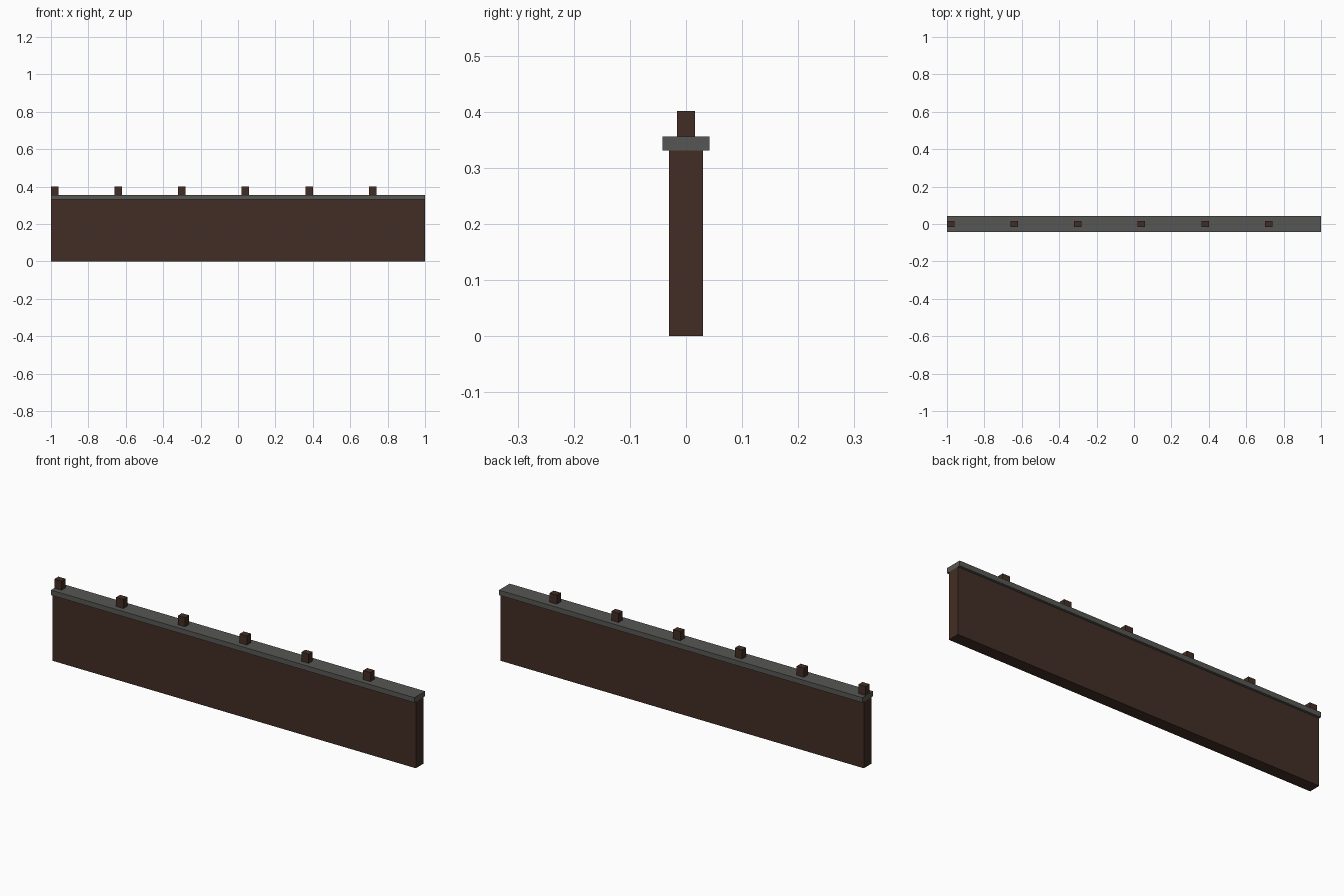
import bpy

default = bpy.data.objects.get("Cube")
if default:
    bpy.data.objects.remove(default, do_unlink=True)


def material(name, rgb):
    mat = bpy.data.materials.new(name)
    mat.use_nodes = True
    color = (*rgb, 1.0)
    mat.diffuse_color = color
    mat.node_tree.nodes["Principled BSDF"].inputs["Base Color"].default_value = color
    return mat


def box(name, x, size_x, size_y, bottom, top, mat):
    """Add a box centred on y = 0 that spans bottom to top."""
    bpy.ops.mesh.primitive_cube_add(size=1, location=(x, 0, (bottom + top) / 2))
    obj = bpy.context.object
    obj.name = name
    obj.scale = (size_x, size_y, top - bottom)
    bpy.ops.object.transform_apply(location=False, rotation=False, scale=True)
    obj.data.materials.append(mat)
    return obj


brown = material("dark brown", (0.054, 0.027, 0.018))
grey = material("stone grey", (0.094, 0.096, 0.087))

WALL_TOP, CAP_TOP, POST_TOP = 0.331, 0.356, 0.401

# Wall and overhanging coping
box("wall", 0, 2, 0.06, 0, WALL_TOP, brown)
box("coping", 0, 2, 0.084, WALL_TOP, CAP_TOP, grey)

# Evenly spaced short posts, starting flush with the right end
POST_WIDTH, SPACING = 0.04, 0.34
for i in range(6):
    x = -1 + POST_WIDTH / 2 + i * SPACING
    box(f"post_{i + 1}", x, POST_WIDTH, 0.032, CAP_TOP, POST_TOP, brown)
